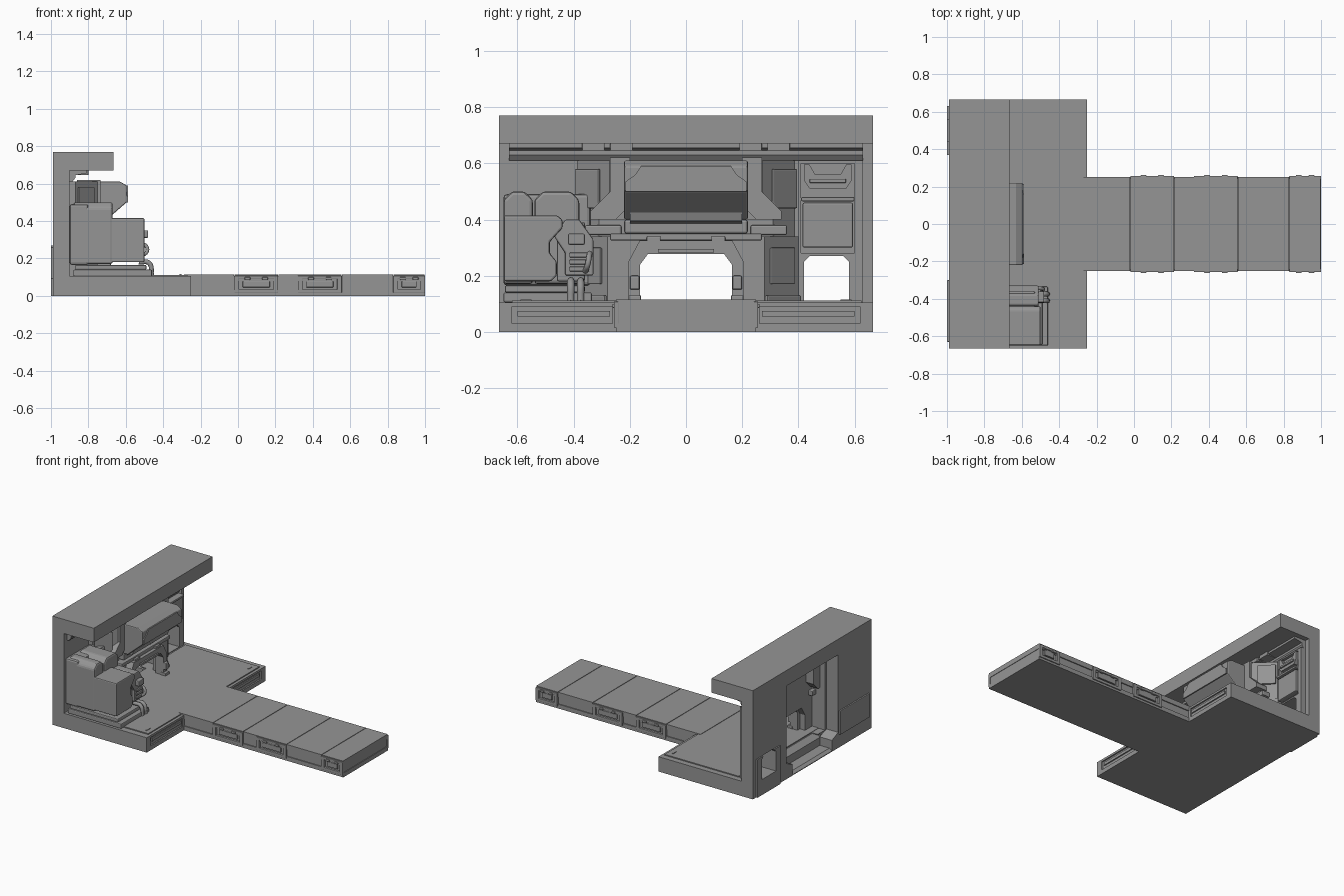
import bpy, bmesh
from mathutils import Vector

if "Cube" in bpy.data.objects:
    bpy.data.objects.remove(bpy.data.objects["Cube"])

grey = bpy.data.materials.new("mid_grey")
grey.use_nodes = True
grey.diffuse_color = (0.3, 0.3, 0.3, 1)
grey.node_tree.nodes["Principled BSDF"].inputs["Base Color"].default_value = (0.3, 0.3, 0.3, 1)


def prism(name, pts, axis, a, b, bevel=0):
    """Extrude a 2D profile along an axis: x takes (y, z), y takes (x, z), z takes (x, y)."""
    def place(p, t):
        return {"x": (t, p[0], p[1]), "y": (p[0], t, p[1]), "z": (p[0], p[1], t)}[axis]
    bm = bmesh.new()
    face = bm.faces.new([bm.verts.new(place(p, a)) for p in pts])
    ext = bmesh.ops.extrude_face_region(bm, geom=[face])
    shift = Vector(place((0, 0), b - a))
    bmesh.ops.translate(bm, vec=shift, verts=[g for g in ext["geom"] if isinstance(g, bmesh.types.BMVert)])
    bmesh.ops.recalc_face_normals(bm, faces=bm.faces)
    mesh = bpy.data.meshes.new(name)
    bm.to_mesh(mesh)
    bm.free()
    mesh.materials.append(grey)
    ob = bpy.data.objects.new(name, mesh)
    bpy.context.collection.objects.link(ob)
    if bevel:
        mod = ob.modifiers.new("bevel", "BEVEL")
        mod.width, mod.segments = bevel, 2
    return ob


def box(name, x, y, z, bevel=0):
    return prism(name, [(x[0], y[0]), (x[1], y[0]), (x[1], y[1]), (x[0], y[1])], "z", z[0], z[1], bevel)


def cut(ob, *cutters):
    for c in cutters:
        c.hide_render = True
        c.hide_viewport = False
        mod = ob.modifiers.new("cut", "BOOLEAN")
        mod.operation, mod.solver, mod.object = "DIFFERENCE", "EXACT", c
    bpy.context.view_layer.update()
    done = bpy.data.meshes.new_from_object(ob.evaluated_get(bpy.context.evaluated_depsgraph_get()))
    ob.modifiers.clear()
    ob.data = done
    for c in cutters:
        bpy.data.objects.remove(c)


def both(points):
    """Close a half outline with its mirror image across the first coordinate."""
    return points + [(-p, q) for p, q in reversed(points)]


def span(s, a, b):
    return tuple(sorted((s * a, s * b)))


# C-shaped shell: floor slab, rear wall and roof overhang
shell = prism("shell", [(-.99, 0), (-.25, 0), (-.25, .105), (-.9, .105), (-.9, .67),
                        (-.665, .67), (-.665, .77), (-.99, .77)], "y", -.665, .665)
window = [(.42, .11), (.58, .11), (.58, .25), (.56, .27), (.44, .27), (.42, .25)]
cut(shell,
    prism("door_cutter", both([(.22, .02), (.22, .08), (.29, .11), (.29, .66)]), "x", -1.1, -.895),
    prism("ramp_cutter", [(-1.05, -.04), (-.85, .11), (-.85, .2), (-1.05, .2)], "y", -.22, .22),
    prism("window_cutter", window, "x", -1.1, -.7))
for s in (-1, 1):
    y = span(s, .26, .63)
    cut(shell, box("front_recess_cutter", (-.26, -.2), y, (.03, .09)))
    box("front_rail", (-.262, -.252), span(s, .27, .60), (.055, .075))
    box("front_bracket", (-.265, -.25), span(s, .25, .262), (.01, .1))
    box("corner_bracket", (-.265, -.25), span(s, .62, .635), (.02, .1))
    box("floor_latch", (-.312, -.302), span(s, .55, .59), (.105, .116))
# raised floor plate inside its border
box("floor_plate", (-.85, -.27), (-.62, .625), (.1, .112))
box("rear_lower_plate", (-1, -.985), (-.63, -.3), (.09, .26), .004)
rear_plate = box("rear_window_plate", (-1, -.985), (.3, .63), (0, .27))
cut(rear_plate, prism("window_cutter", window, "x", -1.1, -.7),
    box("door_side_cutter", (-1.1, -.9), (.2, .37), (-.1, .4)))

# trim under the roof
prism("roof_trim", [(-.9, .61), (-.885, .61), (-.87, .63), (-.87, .645), (-.81, .655),
                    (-.81, .67), (-.9, .67)], "y", -.63, .63)
for s in (-1, 1):
    for c in (.23, .33):
        box("roof_clip", (-.87, -.80), span(s, c - .04, c + .04), (.645, .672), .003)

# gate housing: flared block hollowed from behind, with a tunnel through it
plan = [(-.9, -.4), (-.9, .4), (-.87, .4), (-.75, .28), (-.75, -.28), (-.87, -.4)]
housing = prism("gate_housing", plan, "z", .105, .34)
upper = prism("gate_upper_housing", [(x, y * .97) for x, y in plan], "z", .34, .61)
tunnel = both([(.19, .0), (.19, .22), (.15, .285)])
cut(housing, prism("tunnel_cutter", tunnel, "x", -1, -.6),
    box("hollow_cutter", (-1, -.8), (-.27, .27), (.11, .4)))
cut(upper, box("hollow_cutter", (-1, -.8), (-.27, .27), (.3, .59)),
    box("ledge_cutter", (-.79, -.6), (-.5, .5), (.3, .4)))

# arch frame round the tunnel mouth
arch = prism("gate_arch", both([(.205, .105), (.205, .25), (.165, .325)]), "x", -.76, -.70)
cut(arch, prism("arch_cutter", both([(.163, 0), (.163, .24), (.135, .278)]), "x", -1, -.6))
box("arch_lintel_plate", (-.70, -.69), (-.1, .1), (.282, .295))
box("gate_beam", (-.8, -.72), (-.27, .27), (.325, .35), .005)
box("gate_upper_beam", (-.8, -.74), (-.22, .22), (.35, .4), .008)
for s in (-1, 1):
    box("arch_hinge", (-.72, -.68), span(s, .165, .2), (.15, .2), .006)
    box("arch_foot", (-.72, -.68), span(s, .16, .205), (.105, .13), .004)
    box("beam_clip", (-.73, -.705), span(s, .09, .14), (.32, .34), .004)
    box("side_step", (-.83, -.77), span(s, .23, .36), (.345, .38), .006)
    # angled panels on the flared sides, kept clear of the edges
    def slant(name, t0, t1, z0, z1, out):
        a, b = Vector((-.75, s * .28)), Vector((-.87, s * .4))
        n = Vector((1, s)).normalized() * out
        p, q = a.lerp(b, t0), a.lerp(b, t1)
        prism(name, [tuple(v) for v in (p, q, q + n, p + n)], "z", z0, z1, out / 3)
    slant("side_panel", .15, .85, .17, .3, .012)
    slant("side_kick_plate", .0, 1, .105, .13, .015)
    slant("upper_side_panel", .2, .9, .44, .58, .014)
    prism("pillar_brace", [(s * .2, .62), (s * .27, .62), (s * .27, .5), (s * .34, .43),
                           (s * .34, .4), (s * .25, .4), (s * .2, .45)], "x", -.86, -.735)

# canopy above the gate
prism("canopy", [(-.78, .4), (-.71, .4), (-.595, .5), (-.595, .59), (-.63, .61), (-.78, .61)],
      "y", -.22, .22, .006)
prism("canopy_front_plate", both([(.215, .5), (.215, .535), (.18, .56), (.16, .59)]), "x", -.6, -.588)
prism("canopy_chin", [(-.74, .385), (-.69, .395), (-.68, .425), (-.74, .42)], "y", -.2, .2)

# service bay at the window side
bay = box("bay_frame", (-.9, -.865), (.4, .63), (.105, .61))
cut(bay, prism("window_cutter", window, "x", -1.1, -.7),
    box("bay_recess_cutter", (-.885, -.8), (.41, .60), (.28, .6)))
box("bay_panel", (-.89, -.85), (.415, .595), (.3, .46), .006)
box("bay_panel_lid", (-.89, -.84), (.41, .6), (.465, .48), .004)
prism("bay_bracket", [(.42, .595), (.42, .54), (.44, .51), (.57, .51), (.59, .54), (.59, .595),
                      (.57, .595), (.55, .56), (.46, .56), (.44, .595)], "x", -.89, -.855)
box("bay_handle", (-.89, -.845), (.44, .57), (.53, .545), .004)

# machine at the other end: plinth, tanks, cabinet and side pod
box("machine_plinth", (-.88, -.46), (-.65, -.335), (.105, .14), .006)
box("machine_plinth_step", (-.87, -.49), (-.645, -.36), (.14, .165), .006)
box("machine_back", (-.9, -.8), (-.65, -.34), (.165, .49), .012)
for y in ((-.65, -.545), (-.54, -.38)):
    prism("machine_tank", [(y[0], .17), (y[1], .17), (y[1], .47), (y[1] - .03, .5),
                           (y[0] + .03, .5), (y[0], .47)], "x", -.88, -.67, .012)
prism("machine_cabinet", [(-.648, .18), (-.48, .18), (-.46, .2), (-.46, .25), (-.485, .28),
                          (-.485, .32), (-.44, .37), (-.44, .40), (-.46, .415), (-.648, .415)],
      "x", -.81, -.5, .007)
prism("machine_pod", [(-.43, .2), (-.33, .2), (-.33, .33), (-.38, .4), (-.43, .4),
                      (-.47, .34), (-.43, .28)], "x", -.8, -.51, .006)
box("machine_spine", (-.79, -.53), (-.46, -.36), (.18, .39), .006)
for i in range(3):
    box("pod_louvre", (-.52, -.5), (-.415, -.345), (.215 + i * .025, .232 + i * .025), .003)
box("pod_valve", (-.52, -.48), (-.42, -.36), (.31, .35), .006)


def pipe(name, pts, r):
    cu = bpy.data.curves.new(name, "CURVE")
    cu.dimensions, cu.bevel_depth, cu.bevel_resolution, cu.use_fill_caps = "3D", r, 2, True
    sp = cu.splines.new("BEZIER")
    sp.bezier_points.add(len(pts) - 1)
    for bp, p in zip(sp.bezier_points, pts):
        bp.co = p
        bp.handle_left_type = bp.handle_right_type = "AUTO"
    sp.resolution_u = 5
    cu.materials.append(grey)
    bpy.context.collection.objects.link(bpy.data.objects.new(name, cu))


for y in (-.41, -.375):
    pipe("floor_pipe", [(-.53, y, .18), (-.475, y, .175), (-.462, y, .11)], .013)
pipe("side_cable", [(-.56, -.34, .28), (-.495, -.345, .27), (-.485, -.35, .24), (-.51, -.36, .215)], .01)

# walkway: core, side ledges and top slabs split by seams
box("walkway_core", (-.28, .995), (-.243, .243), (0, .105))
seams = [-.29, -.02, .215, .555, .83, 1]
for a, b in zip(seams, seams[1:]):
    box("walkway_slab", (a + .002, b - .002), (-.25, .25), (.08, .115))
box("walkway_skirt", (-.25, 1), (-.25, .25), (0, .03))
# bracket frames on the walkway sides
for s in (-1, 1):
    for a, b in ((-.02, .215), (.32, .555), (.83, 1)):
        y = span(s, .24, .257)
        for z in ((.015, .035), (.09, .108)):
            box("side_bracket_rail", (a, b), y, z, .003)
        for x in (a, b - .025):
            box("side_bracket_post", (x, x + .025), y, (.015, .108), .003)
        box("side_bracket_plate", (a + .045, b - .045), span(s, .24, .253), (.045, .08), .004)
        for t in (.3, .7):
            x = a + (b - a) * t
            box("side_bracket_tab", (x - .015, x + .015), span(s, .24, .262), (.085, .1), .003)
